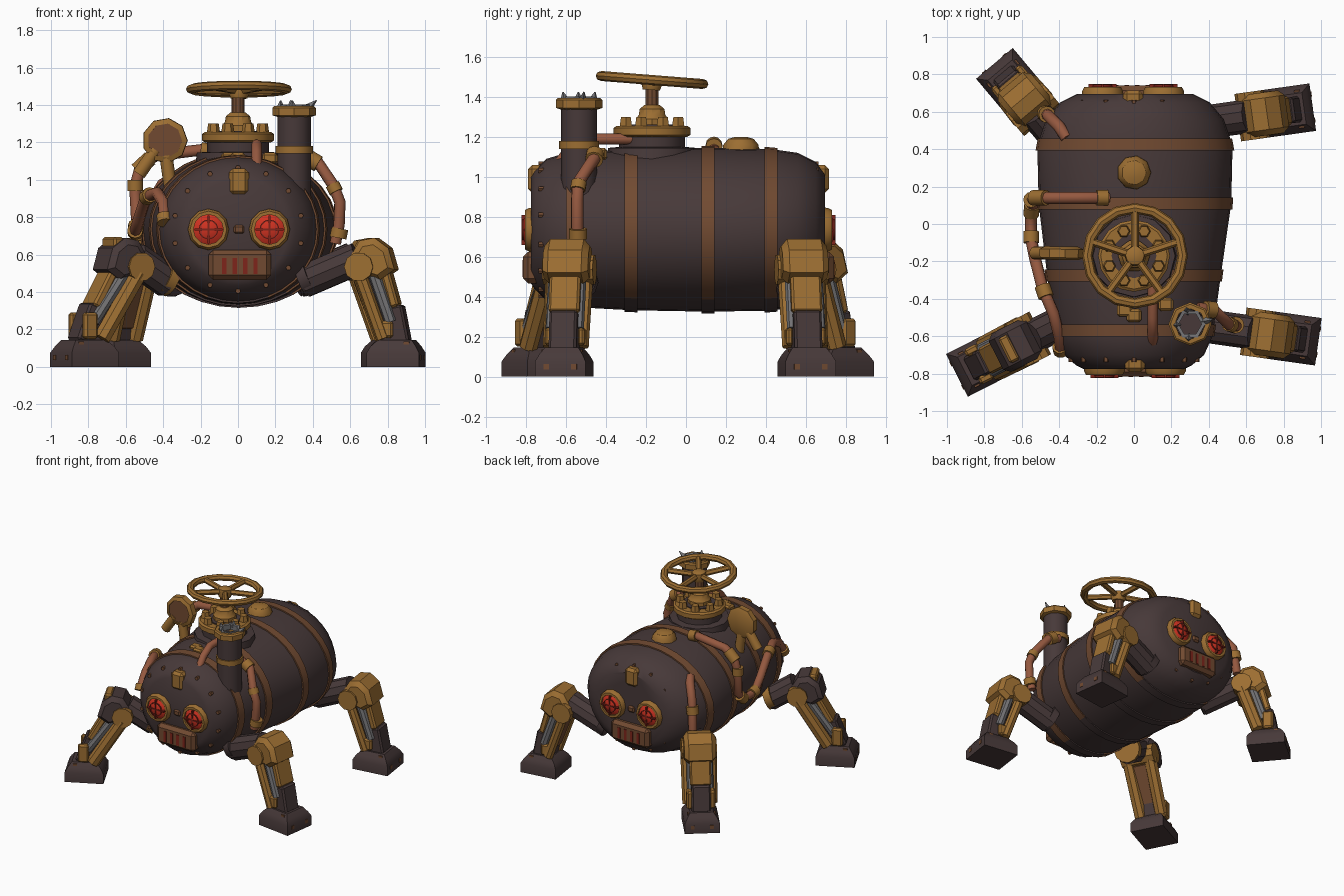
import bpy, bmesh, math
from mathutils import Vector, Matrix

if "Cube" in bpy.data.objects:
    bpy.data.objects.remove(bpy.data.objects["Cube"])

def lin(c):
    return c / 12.92 if c <= 0.04045 else ((c + 0.055) / 1.055) ** 2.4

def paint(name, r, g, b):
    m = bpy.data.materials.new(name)
    m.diffuse_color = (lin(r / 255), lin(g / 255), lin(b / 255), 1)
    m.use_nodes = True
    m.node_tree.nodes["Principled BSDF"].inputs["Base Color"].default_value = m.diffuse_color
    return m

IRON = paint("dark_iron", 71, 57, 57)
BRASS = paint("brass", 156, 110, 50)
RUST = paint("rusty_brown", 113, 74, 49)
COPPER = paint("copper", 148, 88, 63)
RED = paint("glowing_red", 208, 50, 33)
MAROON = paint("dark_red", 126, 37, 27)
STEEL = paint("steel_grey", 116, 115, 117)
ID = Matrix.Identity(4)

def finish(name, bm, mat, matrix=ID, angle=35):
    bmesh.ops.recalc_face_normals(bm, faces=bm.faces)
    me = bpy.data.meshes.new(name)
    bm.to_mesh(me)
    bm.free()
    me.materials.append(mat)
    ob = bpy.data.objects.new(name, me)
    bpy.context.collection.objects.link(ob)
    ob.matrix_world = matrix
    bpy.ops.object.select_all(action='DESELECT')
    ob.select_set(True)
    bpy.context.view_layer.objects.active = ob
    bpy.ops.object.shade_smooth_by_angle(angle=math.radians(angle))
    return ob

def loft(name, rings, mat, matrix=ID, cap=True, closed=False):
    bm = bmesh.new()
    vs = [[bm.verts.new(p) for p in ring] for ring in rings]
    n = len(vs[0])
    for a, b in zip(vs, vs[1:] + ([vs[0]] if closed else [])):
        for i in range(n):
            bm.faces.new((a[i], a[(i + 1) % n], b[(i + 1) % n], b[i]))
    if cap and not closed:
        bm.faces.new(vs[0])
        bm.faces.new(vs[-1])
    return finish(name, bm, mat, matrix)

def along(p, q):
    p, q = Vector(p), Vector(q)
    return Matrix.Translation(p) @ (q - p).to_track_quat('Z', 'Y').to_matrix().to_4x4()

def lathe(name, prof, mat, matrix=ID, seg=16, closed=False):
    rings = [[(r * math.cos(k * math.tau / seg), r * math.sin(k * math.tau / seg), z)
              for k in range(seg)] for r, z in prof]
    return loft(name, rings, mat, matrix, True, closed)

def rod(name, p, q, r, mat, M=ID, seg=12, r2=None):
    length = (Vector(q) - Vector(p)).length
    return lathe(name, [(r, 0), (r if r2 is None else r2, length)], mat, M @ along(p, q), seg)

def block(name, loc, size, mat, M=ID, bevel=0.012):
    bm = bmesh.new()
    bmesh.ops.create_cube(bm, size=1, matrix=Matrix.Diagonal((*size, 1)))
    if bevel:
        bmesh.ops.bevel(bm, geom=bm.edges[:], offset=bevel, segments=1, affect='EDGES')
    return finish(name, bm, mat, M @ Matrix.Translation(loc), 20)

def beam(name, p, q, width, depth, mat, M=ID):
    p, q = Vector(p), Vector(q)
    z = (q - p).normalized()
    y = Vector((0, 1, 0))
    rot = Matrix((y.cross(z), y, z)).transposed().to_4x4()
    return block(name, (0, 0, 0), (depth, width, (q - p).length), mat,
                 M @ Matrix.Translation((p + q) / 2) @ rot)

def pipe(name, pts, r=0.032):
    cu = bpy.data.curves.new(name, 'CURVE')
    cu.dimensions = '3D'
    cu.bevel_depth, cu.bevel_resolution, cu.use_fill_caps = r, 2, True
    sp = cu.splines.new('POLY')
    sp.points.add(len(pts) - 1)
    for s, p in zip(sp.points, pts):
        s.co = (*p, 1)
    cu.materials.append(COPPER)
    ob = bpy.data.objects.new(name, cu)
    bpy.context.collection.objects.link(ob)
    bpy.ops.object.select_all(action='DESELECT')
    ob.select_set(True)
    bpy.context.view_layer.objects.active = ob
    bpy.ops.object.convert(target='MESH')

def collar(p, q, r=0.045):
    rod("pipe_collar", p, q, r, BRASS)

# Barrel: elliptical stations (y, x radius, z radius)
ST = [(-.775, .27, .27), (-.755, .31, .30), (-.70, .375, .355), (-.6, .42, .385), (-.27, .465, .403),
      (.11, .515, .41), (.42, .522, .405), (.56, .475, .385), (.65, .4, .34), (.695, .31, .28)]
ZC = 0.735

def radii(y):
    for a, b in zip(ST, ST[1:]):
        if y <= b[0]:
            t = (y - a[0]) / (b[0] - a[0])
            return a[1] + t * (b[1] - a[1]), a[2] + t * (b[2] - a[2])
    return ST[-1][1:]

def oval(y, off=0, n=32):
    rx, rz = radii(y)
    xc = .005 if y > 0 else 0
    return [(xc + (rx + off) * math.cos(k * math.tau / n), y, ZC + (rz + off) * math.sin(k * math.tau / n))
            for k in range(n)]

loft("barrel", [oval(s[0]) for s in ST], IRON)
for y in (-.57, -.275, .11, .425):
    hoop = loft("barrel_hoop", [oval(y - .032, -.01), oval(y - .032, .01), oval(y + .032, .01),
                                oval(y + .032, -.01)], RUST, closed=True)
    # underside of each hoop is plain iron
    hoop.data.materials.append(IRON)
    for f in hoop.data.polygons:
        if f.center.z < .385:
            f.material_index = 1

# Matching faces on both ends
for s, y0 in ((1, -.775), (-1, .70)):
    F = Matrix.Translation((0, y0, 0)) @ Matrix.Rotation(0 if s > 0 else math.pi, 4, 'Z')
    for x in (-.158, .168):
        E = F @ along((x, .04, .735), (x, -1, .735))
        lathe("eye_rim", [(.08, 0), (.112, 0), (.11, .05), (.098, .072), (.08, .072)], BRASS, E, 12, True)
        lathe("eye_lens", [(.082, .02), (.082, .058), (.05, .078), (.01, .086)], RED, E, 12)
        for k in range(2):
            R = E @ Matrix.Rotation(k * math.pi / 2, 4, 'Z')
            block("eye_grille", (0, 0, .077), (.15, .01, .024), MAROON, R, 0)
        lathe("eye_grille_ring", [(.046, .066), (.046, .085), (.053, .085), (.053, .066)], MAROON, E, 12, True)
    block("mouth_plate", (.01, .005, .545), (.335, .09, .16), RUST, F, .025)
    for k in range(4):
        block("mouth_slot", ((k - 1.5) * .056 + .01, -.04, .54), (.023, .008, .085), MAROON, F, 0)
    block("brow_bracket", (.005, .035, .99), (.105, .1, .14), BRASS, F, .02)
    block("nose_bridge", (.005, .005, .735), (.06, .03, .05), RUST, F)
    for k in range(14):
        a = (k + .5) * math.tau / 14
        rod("face_rivet", (.345 * math.cos(a), .07, ZC + .33 * math.sin(a)),
            (.345 * math.cos(a), .036, ZC + .33 * math.sin(a)), .014, RUST, F, 6)

# Valve flange, stem and hand wheel
V = Matrix.Translation((0, -.17, 0))
lathe("valve_base", [(.23, 1.06), (.22, 1.145), (.165, 1.15), (.165, 1.21)], IRON, V, 12)
lathe("valve_flange", [(.175, 1.2), (.192, 1.21), (.192, 1.245), (.178, 1.255)], BRASS, V, 16)
lathe("valve_inset", [(.12, 1.25), (.12, 1.262)], IRON, V, 12)
lathe("valve_bonnet", [(.085, 1.25), (.085, 1.29), (.07, 1.31), (.065, 1.34), (.04, 1.36)], BRASS, V, 10)
for k in range(8):
    a = (k + .5) * math.tau / 8
    rod("flange_bolt", (.142 * math.cos(a), .142 * math.sin(a), 1.25),
        (.142 * math.cos(a), .142 * math.sin(a), 1.3), .036, BRASS, V, 6, .028)
rod("valve_stem", (0, 0, 1.34), (0, 0, 1.48), .034, RUST, V, 10)
W = Matrix.Translation((.005, -.17, 1.485)) @ Matrix.Rotation(math.radians(-4.5), 4, 'X')
lathe("wheel_rim", [(.255 + .028 * math.cos(a * math.tau / 8), .025 * math.sin(a * math.tau / 8))
                    for a in range(8)], BRASS, W, 16, True)
lathe("wheel_hub", [(.045, -.05), (.055, -.02), (.05, .015), (.03, .025)], BRASS, W, 10)
for k in range(5):
    a = math.radians(18 + 72 * k)
    rod("wheel_spoke", (0, 0, -.01), (.255 * math.cos(a), .255 * math.sin(a), 0), .021, BRASS, W, 6)

# Chimney with collars and torn steel rim
C = Matrix.Translation((.3, -.535, 0))
lathe("chimney", [(.09, .72), (.09, 1.37), (.08, 1.37), (.075, 1.2)], IRON, C, 12)
lathe("chimney_cap", [(.085, 1.335), (.116, 1.345), (.116, 1.385), (.106, 1.395), (.082, 1.395), (.082, 1.335)],
      BRASS, C, 8, True)
lathe("chimney_band", [(.08, 1.14), (.1, 1.14), (.1, 1.18), (.08, 1.18)], BRASS, C, 12, True)
lathe("chimney_liner", [(.082, 1.36), (.082, 1.403), (.062, 1.4), (.062, 1.36)], STEEL, C, 6, True)
for a, lean in ((.2, .05), (1.8, .01), (3.2, .0), (4.6, .01)):
    p = Vector((.072 * math.cos(a), .072 * math.sin(a), 1.38))
    rod("chimney_shard", p, p + Vector((lean * math.cos(a), lean * math.sin(a), .045)), .026, STEEL, C, 4, .003)

# Gauge on the left shoulder
rod("gauge_post", (-.36, -.155, .95), (-.385, -.155, 1.13), .035, BRASS)
G = along((-.39, -.12, 1.21), (-.405, -1, 1.21))
lathe("gauge_body", [(.09, 0), (.122, .015), (.12, .06), (.092, .072), (.092, .055)], BRASS, G, 9)
lathe("gauge_face", [(.093, .05), (.093, .064)], RUST, G, 9)
rod("gauge_elbow", (-.53, -.155, 1.03), (-.44, -.155, 1.16), .036, BRASS)

# Pipes and collars
pipe("chimney_pipe", [(.34, -.45, 1.12), (.43, -.46, 1.09), (.51, -.54, .97), (.545, -.545, .88),
                      (.54, -.545, .76), (.52, -.54, .66)])
collar((.38, -.455, 1.115), (.43, -.46, 1.085))
collar((.545, -.54, .74), (.535, -.54, .69))
collar((.505, -.535, .975), (.525, -.542, .935), .039)
pipe("valve_pipe", [(.1, -.64, 1.06), (.1, -.58, 1.14), (.1, -.5, 1.19), (.1, -.26, 1.19)], .028)
pipe("side_pipe", [(-.14, .14, 1.13), (-.2, .14, 1.16), (-.44, .14, 1.13), (-.52, .14, 1.08), (-.55, .13, .96),
                   (-.54, .11, .78), (-.55, .06, .72), (-.55, -.08, .72), (-.53, -.18, .79), (-.49, -.34, .91),
                   (-.43, -.48, .93), (-.4, -.6, .88), (-.39, -.68, .78)])
for p, q in (((-.14, .14, 1.15), (-.2, .14, 1.16)), ((-.47, .14, 1.115), (-.54, .14, 1.05)),
             ((-.55, .13, 1.0), (-.55, .13, .94)), ((-.55, -.04, .72), (-.55, -.1, .73)),
             ((-.545, .1, .76), (-.55, .05, .715)), ((-.49, -.33, .905), (-.47, -.39, .92)),
             ((-.395, -.655, .81), (-.39, -.68, .77))):
    collar(p, q, .042)
pipe("rear_pipe", [(-.36, .46, 1.0), (-.4, .52, .98), (-.46, .58, .88), (-.48, .6, .66)])
collar((-.465, .585, .84), (-.475, .59, .78))

# Fittings on top of the barrel
lathe("top_dome", [(.095, 1.08), (.09, 1.16), (.065, 1.19), (.03, 1.2)], BRASS, Matrix.Translation((0, .275, 0)), 9)
for x, y in ((0, -.49), (-.05, -.46), (.17, -.43)):
    block("top_clamp", (x, y, 1.115), (.08, .07, .06), BRASS)

# Legs: x points outward, foot centred on the origin, k shifts the knee, heavy thickens the rails
def leg(x, y, deg, knee, socket, k, heavy):
    M = Matrix.Translation((x, y, 0)) @ Matrix.Rotation(math.radians(deg), 4, 'Z')
    def rect(a, b, z, dx=0):
        return [(dx - a, -b, z), (dx + a, -b, z), (dx + a, b, z), (dx - a, b, z)]
    loft("foot", [rect(.142, .128, 0), rect(.142, .128, .075), rect(.122, .11, .11), rect(.09, .085, .145, .005)],
         IRON, M)
    for t in (-.07, .07):
        block("foot_rivet", (.14, t, .05), (.012, .028, .028), RUST, M, 0)
        block("foot_bolt", (.07, t * 1.25, .12), (.03, .03, .03), RUST, M, 0)
    rod("hip_socket", (-.52, 0, .47), (-.47, 0, .49), .1, socket, M)
    rod("hip_arm", (-.5, 0, .455), (-.22 + k, 0, .58), .09, IRON, M, 10)
    rod("knee_hub", (-.2 + k, -.128, .535), (-.2 + k, .128, .535), .078, BRASS, M, 10)
    # Chamfered knee guard, shrunk towards its profile centre at both sides
    prof = [(-.245, .6), (-.2, .675), (-.12, .69), (-.045, .635), (-.012, .52), (-.09, .465), (-.2, .5)]
    loft("knee_guard", [[(k - .13 + (a + .13) * s, t, .56 + (b - .56) * s) for a, b in prof]
                        for t, s in ((-.115, .72), (-.085, 1), (.085, 1), (.115, .72))], knee, M)
    beam("shank_core", (-.15 + k, 0, .52), (-.035, 0, .22), .09, .07, IRON, M)
    beam("shin_plate", (-.07 + k, 0, .52), (-.005 + k * .4, 0, .32), .155, .05, BRASS, M)
    beam("ankle_box", (-.04 + k * .4, 0, .32), (.005, 0, .12), .14, .15, IRON, M)
    for t in (-1, 1):
        rod("piston", (-.125 + k, t * .065, .5), (-.02, t * .065, .24), .032, STEEL, M, 8)
        rod("shank_rail", (-.2 + k, t * .085, .5), (-.06, t * .08, .15), .036 + heavy * .012, BRASS, M, 8)
        block("ankle_bolt", (-.045 + heavy * .055, t * .083, .2 + heavy * .02),
              (.08, .035 + heavy * .01, .09 + heavy * .05), BRASS, M)
    beam("calf_plate", (-.2 + k, 0, .47), (-.085, 0, .2), .14, .02, RUST, M)
    if knee is IRON:
        block("knee_strap", (-.09 + k, 0, .665), (.06, .15, .06), BRASS, M)

for f in ((.845, -.61, -8, BRASS, IRON, .015, 0), (.815, .605, 8, BRASS, IRON, .015, 0),
          (-.82, -.745, 207, IRON, BRASS, -.08, 1), (-.655, .75, 130, BRASS, IRON, .02, 1)):
    leg(*f)
